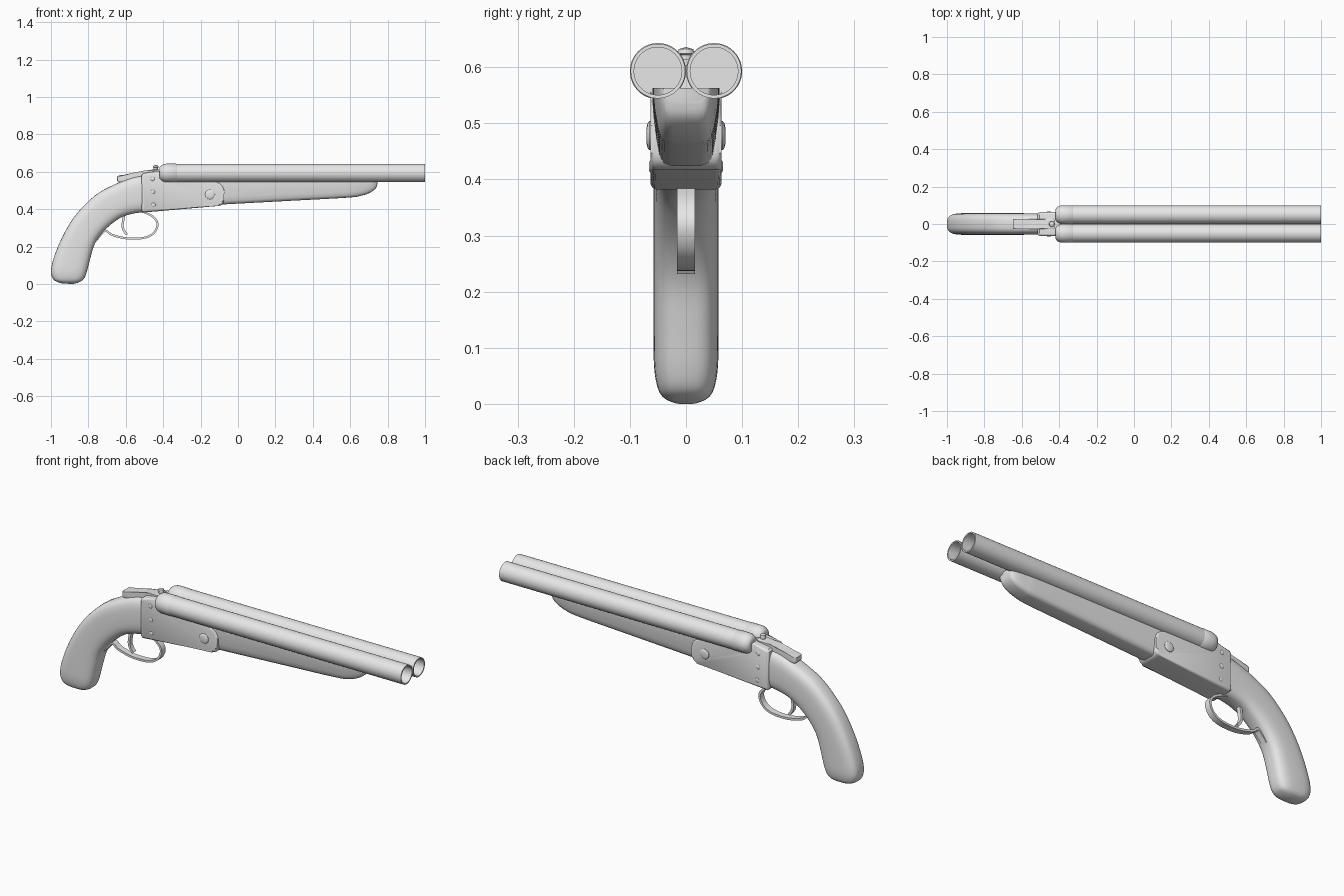
import bpy, bmesh, math
from mathutils import Vector, Matrix

if "Cube" in bpy.data.objects:
    bpy.data.objects.remove(bpy.data.objects["Cube"])

grey = bpy.data.materials.new("plain_grey")
grey.diffuse_color = (0.8, 0.8, 0.8, 1)
grey.use_nodes = True
grey.node_tree.nodes["Principled BSDF"].inputs["Base Color"].default_value = grey.diffuse_color


def finish(name, bm, angle=35):
    bmesh.ops.remove_doubles(bm, verts=bm.verts, dist=1e-5)
    bmesh.ops.recalc_face_normals(bm, faces=bm.faces)
    me = bpy.data.meshes.new(name)
    bm.to_mesh(me)
    bm.free()
    me.materials.append(grey)
    ob = bpy.data.objects.new(name, me)
    bpy.context.collection.objects.link(ob)
    bpy.ops.object.select_all(action='DESELECT')
    ob.select_set(True)
    bpy.context.view_layer.objects.active = ob
    bpy.ops.object.shade_smooth_by_angle(angle=math.radians(angle))
    return ob


def smooth_path(rows, n=4):
    """Catmull-Rom resampling of equal-length tuples."""
    rows = [Vector(r) for r in rows]
    out = []
    for i in range(len(rows) - 1):
        a, b, c, d = rows[max(i - 1, 0)], rows[i], rows[i + 1], rows[min(i + 2, len(rows) - 1)]
        for k in range(n):
            t = k / n
            out.append(0.5 * (2 * b + (c - a) * t + (2 * a - 5 * b + 4 * c - d) * t * t
                              + (3 * b - a - 3 * c + d) * t ** 3))
    return out + [rows[-1]]


def skin(name, rings, angle=35):
    bm = bmesh.new()
    vs = [[bm.verts.new(p) for p in r] for r in rings]
    n = len(vs[0])
    for a, b in zip(vs, vs[1:]):
        for i in range(n):
            j = (i + 1) % n
            bm.faces.new((a[i], a[j], b[j], b[i]))
    bm.faces.new(vs[0])
    bm.faces.new(vs[-1])
    return finish(name, bm, angle)


def prism(name, profile, w, bevel=0.0):
    """Side profile (x, z) widened to +-w in y, with rounded rims."""
    bm = bmesh.new()
    a = [bm.verts.new((x, -w, z)) for x, z in profile]
    b = [bm.verts.new((x, w, z)) for x, z in profile]
    caps = [bm.faces.new(a), bm.faces.new(b[::-1])]
    for i in range(len(a)):
        j = (i + 1) % len(a)
        bm.faces.new((a[i], b[i], b[j], a[j]))
    if bevel:
        rim = [e for f in caps for e in f.edges]
        bmesh.ops.bevel(bm, geom=rim, offset=bevel, segments=4, profile=0.5,
                        affect='EDGES', clamp_overlap=True)
    return finish(name, bm)


def lathe(name, profile, matrix, seg=40):
    """Profile (height, radius) turned about the local z axis."""
    bm = bmesh.new()
    vs = [bm.verts.new((r, 0, h)) for h, r in profile]
    edges = [bm.edges.new(p) for p in zip(vs, vs[1:])]
    bmesh.ops.spin(bm, geom=vs + edges, cent=(0, 0, 0), axis=(0, 0, 1),
                   angle=2 * math.pi, steps=seg, use_duplicate=False)
    bmesh.ops.transform(bm, matrix=matrix, verts=bm.verts)
    return finish(name, bm)


def strip(name, pts, w, t):
    p = smooth_path([(x, 0, z) for x, z in pts], 6)
    up, low = [], []
    for i, q in enumerate(p):
        d = (p[min(i + 1, len(p) - 1)] - p[max(i - 1, 0)]).normalized()
        n = Vector((-d.z, 0, d.x)) * t
        up.append((q + n, q - n))
    rings = []
    for a, b in up:
        rings.append([(a.x, -w, a.z), (a.x, w, a.z), (b.x, w, b.z), (b.x, -w, b.z)])
    return skin(name, rings)


def power(v, e):
    return math.copysign(abs(v) ** e, v)


# Curved grip: back edge x,z / inner edge x,z / half width
grip = [(-0.49, 0.582, -0.49, 0.385, 0.056), (-0.56, 0.571, -0.55, 0.378, 0.057),
        (-0.66, 0.532, -0.61, 0.362, 0.058), (-0.765, 0.473, -0.66, 0.333, 0.058),
        (-0.87, 0.366, -0.72, 0.28, 0.058), (-0.94, 0.25, -0.765, 0.215, 0.058),
        (-0.985, 0.14, -0.79, 0.135, 0.058), (-1.0, 0.07, -0.808, 0.065, 0.057),
        (-0.99, 0.028, -0.825, 0.026, 0.05), (-0.965, 0.010, -0.85, 0.009, 0.038),
        (-0.935, 0.002, -0.88, 0.0, 0.018)]
rings = []
for x1, z1, x2, z2, w in smooth_path(grip, 4):
    ring = []
    for k in range(36):
        a = 2 * math.pi * k / 36
        c, s = power(math.cos(a), 0.62), power(math.sin(a), 0.62)
        ring.append(((x1 + x2) / 2 + (x1 - x2) / 2 * c, w * s,
                     max(0, (z1 + z2) / 2 + (z1 - z2) / 2 * c)))
    rings.append(ring)
skin("grip", rings, 60)

# Wooden fore-end, tapering downward and rounded at its tip
fore = [(-0.12, 0.423, 0.06), (0.25, 0.443, 0.06), (0.58, 0.461, 0.059), (0.66, 0.472, 0.056),
        (0.71, 0.49, 0.052), (0.737, 0.512, 0.046), (0.746, 0.538, 0.04)]
rings = []
for x, zb, w in smooth_path(fore, 4):
    h = 0.563 - zb
    half = [(1.0, 1), (1.0, 0.85), (0.96, 0.6), (0.87, 0.3), (0.79, 0.13), (0.66, 0.03), (0.45, 0)]
    ring = [(x, w * f, zb + h * g) for f, g in half]
    rings.append(ring + [(px, -py, pz) for px, py, pz in reversed(ring)])
skin("fore_end", rings, 45)

# Metal receiver with rounded front end
front = [(-0.12 + 0.047 * math.sin(a), 0.496 + 0.05 * math.cos(a))
         for a in [math.pi / 2 * k / 6 for k in range(7)]]
low = [(-0.105 + 0.03 * math.cos(a), 0.447 - 0.03 * math.sin(a))
       for a in [math.pi / 2 * k / 5 for k in range(6)]]
prism("receiver", [(-0.515, 0.392), (-0.515, 0.582), (-0.505, 0.592), (-0.43, 0.604), (-0.395, 0.604),
                   (-0.39, 0.548)] + front + low + [(-0.505, 0.382)], 0.0635, 0.012)

# Two hollow barrels with rounded breech collars
for side, tag in ((-1, "right"), (1, "left")):
    m = Matrix.Translation((0, side * 0.05, 0.593)) @ Matrix.Rotation(math.pi / 2, 4, 'Y')
    lathe(tag + "_barrel", [(-0.34, 0.043), (-0.34, 0.0487), (1, 0.0487), (1, 0.0425),
                            (-0.36, 0.0425), (-0.36, 0)], m, 48)
    dome = [(-0.38 - 0.04 * math.cos(a), 0.024 + 0.026 * math.sin(a))
            for a in [math.pi / 2 * k / 6 for k in range(7)]]
    lathe(tag + "_breech_collar", [(-0.42, 0)] + dome + [(-0.332, 0.05), (-0.33, 0.0487),
                                                         (-0.33, 0.045)], m, 48)
    # Hinge pin and rivets on each side plate
    for i, (x, z, r, h) in enumerate([(-0.15, 0.478, 0.026, 0.008), (-0.457, 0.562, 0.011, 0.004),
                                      (-0.455, 0.492, 0.011, 0.004), (-0.452, 0.423, 0.011, 0.004)]):
        pm = Matrix.Translation((x, side * 0.062, z)) @ Matrix.Rotation(-side * math.pi / 2, 4, 'X')
        lathe(tag + ("_hinge_pin" if i == 0 else "_rivet_%d" % i),
              [(-0.01, r), (h * 0.4, r), (h * 0.8, r * 0.85), (h, r * 0.6), (h * 1.1, 0)], pm, 20)

# Opening lever and its pivot knob
prism("opening_lever", [(-0.646, 0.55), (-0.646, 0.574), (-0.638, 0.58), (-0.56, 0.588),
                        (-0.50, 0.606), (-0.425, 0.615), (-0.425, 0.575), (-0.52, 0.565),
                        (-0.60, 0.545), (-0.638, 0.543)], 0.027, 0.006)
lathe("lever_knob", [(0.59, 0.012), (0.622, 0.012), (0.624, 0.015), (0.632, 0.013), (0.636, 0)],
      Matrix.Translation((-0.44, 0, 0)), 20)

# Trigger guard with a tail along the grip, and curved trigger
strip("trigger_guard", [(-0.757, 0.235), (-0.735, 0.262), (-0.708, 0.285), (-0.672, 0.262),
                        (-0.59, 0.243), (-0.50, 0.247), (-0.45, 0.273), (-0.43, 0.318),
                        (-0.45, 0.355), (-0.50, 0.383), (-0.54, 0.388)], 0.016, 0.0055)
strip("trigger", [(-0.605, 0.385), (-0.613, 0.345), (-0.617, 0.31), (-0.61, 0.285),
                  (-0.594, 0.264)], 0.011, 0.006)
